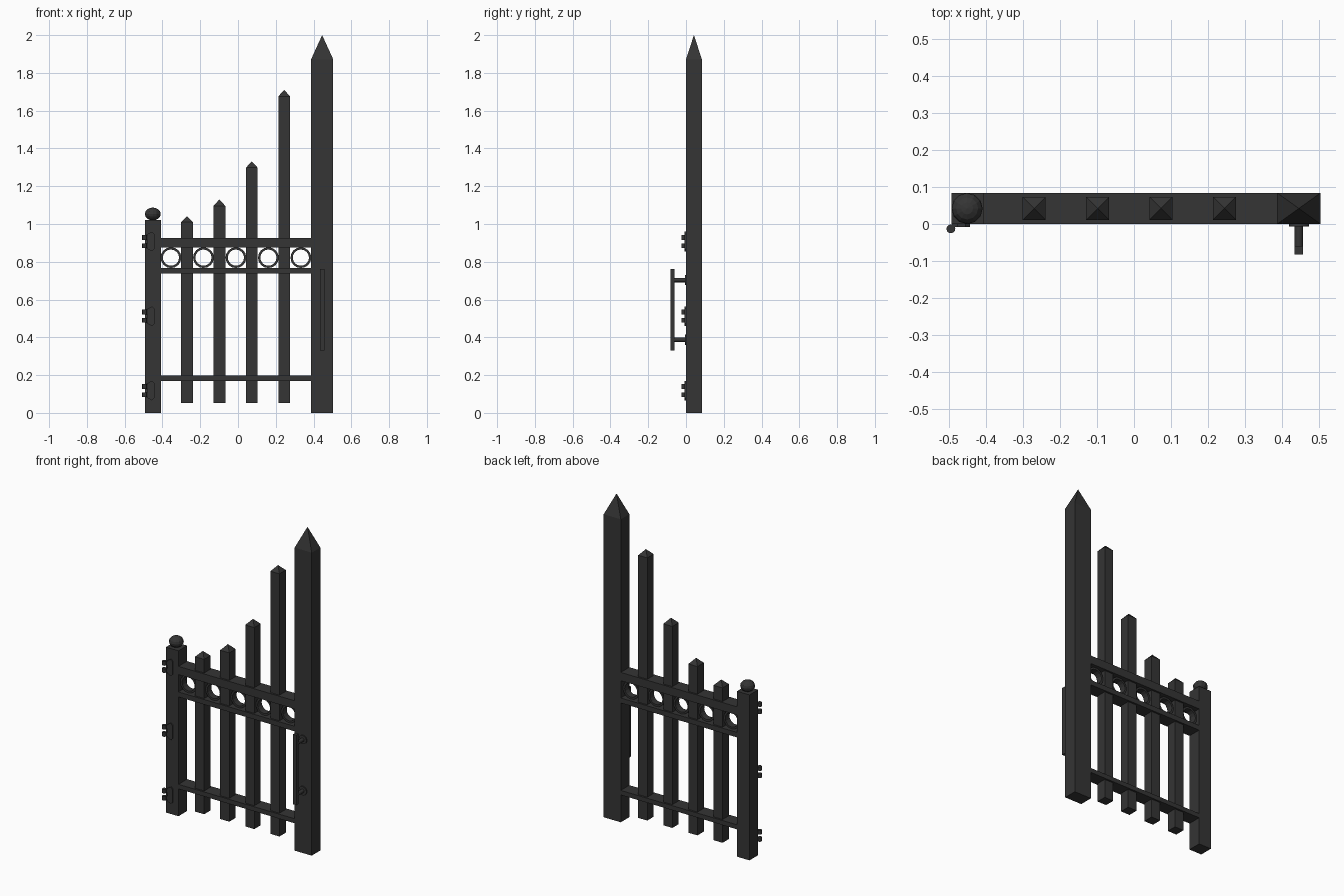
import bpy, bmesh, math
from mathutils import Matrix

if "Cube" in bpy.data.objects:
    bpy.data.objects.remove(bpy.data.objects["Cube"])

iron = bpy.data.materials.new("dark_iron")
iron.diffuse_color = (0.035, 0.035, 0.035, 1)
iron.use_nodes = True
iron.node_tree.nodes["Principled BSDF"].inputs["Base Color"].default_value = iron.diffuse_color
DEPTH = 0.084
MID = DEPTH / 2


def finish(name, bm):
    bmesh.ops.recalc_face_normals(bm, faces=bm.faces)
    mesh = bpy.data.meshes.new(name)
    bm.to_mesh(mesh)
    bm.free()
    mesh.materials.append(iron)
    obj = bpy.data.objects.new(name, mesh)
    bpy.context.collection.objects.link(obj)
    return obj


def box(name, x0, x1, y0, y1, z0, z1, tip=None):
    """Box; with tip, the top face is drawn up to a pyramid point."""
    bm = bmesh.new()
    m = Matrix.Translation(((x0 + x1) / 2, (y0 + y1) / 2, (z0 + z1) / 2)) \
        @ Matrix.Diagonal((x1 - x0, y1 - y0, z1 - z0, 1))
    bmesh.ops.create_cube(bm, size=1, matrix=m)
    if tip:
        top = max(bm.faces, key=lambda f: f.calc_center_median().z)
        peak = bmesh.ops.poke(bm, faces=[top])["verts"][0]
        peak.co.z = tip
    return finish(name, bm)


def cylinder(name, centre, r, length, sides=12, along_y=False):
    bm = bmesh.new()
    m = Matrix.Translation(centre)
    if along_y:
        m = m @ Matrix.Rotation(math.pi / 2, 4, 'X')
    bmesh.ops.create_cone(bm, cap_ends=True, segments=sides, radius1=r,
                          radius2=r, depth=length, matrix=m)
    obj = finish(name, bm)
    obj.data.shade_smooth()
    obj.data.set_sharp_from_angle(angle=math.radians(35))
    return obj


def ring(name, x, z, outer, inner, depth, sides=16):
    """Flat-banded ring: rectangular section swept about the y axis."""
    bm = bmesh.new()
    section = [(inner, -depth / 2), (outer, -depth / 2),
               (outer, depth / 2), (inner, depth / 2)]
    loops = []
    for i in range(sides):
        a = 2 * math.pi * i / sides
        loops.append([bm.verts.new((x + r * math.cos(a), MID + y, z + r * math.sin(a)))
                      for r, y in section])
    for i, loop in enumerate(loops):
        nxt = loops[(i + 1) % sides]
        for j in range(4):
            k = (j + 1) % 4
            bm.faces.new((loop[j], loop[k], nxt[k], nxt[j]))
    return finish(name, bm)


# Posts
box("hinge_post", -0.493, -0.407, 0, DEPTH, 0, 1.022)
box("latch_post", 0.387, 0.504, 0, DEPTH, 0, 1.872, tip=2.0)

# Ball finial on the short post
bm = bmesh.new()
bmesh.ops.create_uvsphere(bm, u_segments=12, v_segments=8, radius=1,
                          matrix=Matrix.Translation((-0.451, MID, 1.053))
                          @ Matrix.Diagonal((0.042, 0.042, 0.034, 1)))
finish("ball_finial", bm)

# Pointed pickets
for i, (shoulder, tip) in enumerate([(1.01, 1.042), (1.096, 1.13),
                                     (1.298, 1.332), (1.676, 1.71)]):
    x = -0.27 + i * 0.1715
    box(f"picket_{i + 1}", x - 0.031, x + 0.031, 0.011, 0.073, 0.053, shoulder, tip)

# Rails
for name, z0, z1 in [("top_rail", 0.875, 0.926), ("middle_rail", 0.737, 0.768),
                     ("bottom_rail", 0.169, 0.197)]:
    box(name, -0.41, 0.39, 0, DEPTH, z0, z1)

# Rings between the upper rails
for i in range(5):
    ring(f"ring_{i + 1}", -0.355 + i * 0.172, 0.822, 0.055, 0.043, 0.04)

# Hinges: tapered leaf plus two knuckles
for i, z in enumerate([0.907, 0.512, 0.118]):
    bm = bmesh.new()
    leaf = [(-0.478, -0.04), (-0.455, -0.052), (-0.443, -0.04),
            (-0.443, 0.04), (-0.455, 0.052), (-0.478, 0.04)]
    face = bm.faces.new([bm.verts.new((x, 0.002, z + dz)) for x, dz in leaf])
    ext = bmesh.ops.extrude_face_region(bm, geom=[face])["geom"]
    bmesh.ops.translate(bm, vec=(0, -0.01, 0),
                        verts=[v for v in ext if isinstance(v, bmesh.types.BMVert)])
    finish(f"hinge_leaf_{i + 1}", bm)
    for side in (-1, 1):
        zk = z + side * 0.022
        cylinder(f"hinge_knuckle_{i + 1}", (-0.495, -0.013, zk), 0.012, 0.025)
        box(f"hinge_arm_{i + 1}", -0.492, -0.475, -0.008, 0.001, zk - 0.0125, zk + 0.0125)

# Pull handle on the tall post
box("handle_bar", 0.434, 0.457, -0.083, -0.06, 0.33, 0.763)
for z in (0.703, 0.387):
    cylinder("handle_stem", (0.4455, -0.032, z), 0.0115, 0.062, along_y=True)
    cylinder("handle_flange", (0.4455, -0.002, z), 0.027, 0.009, along_y=True)
